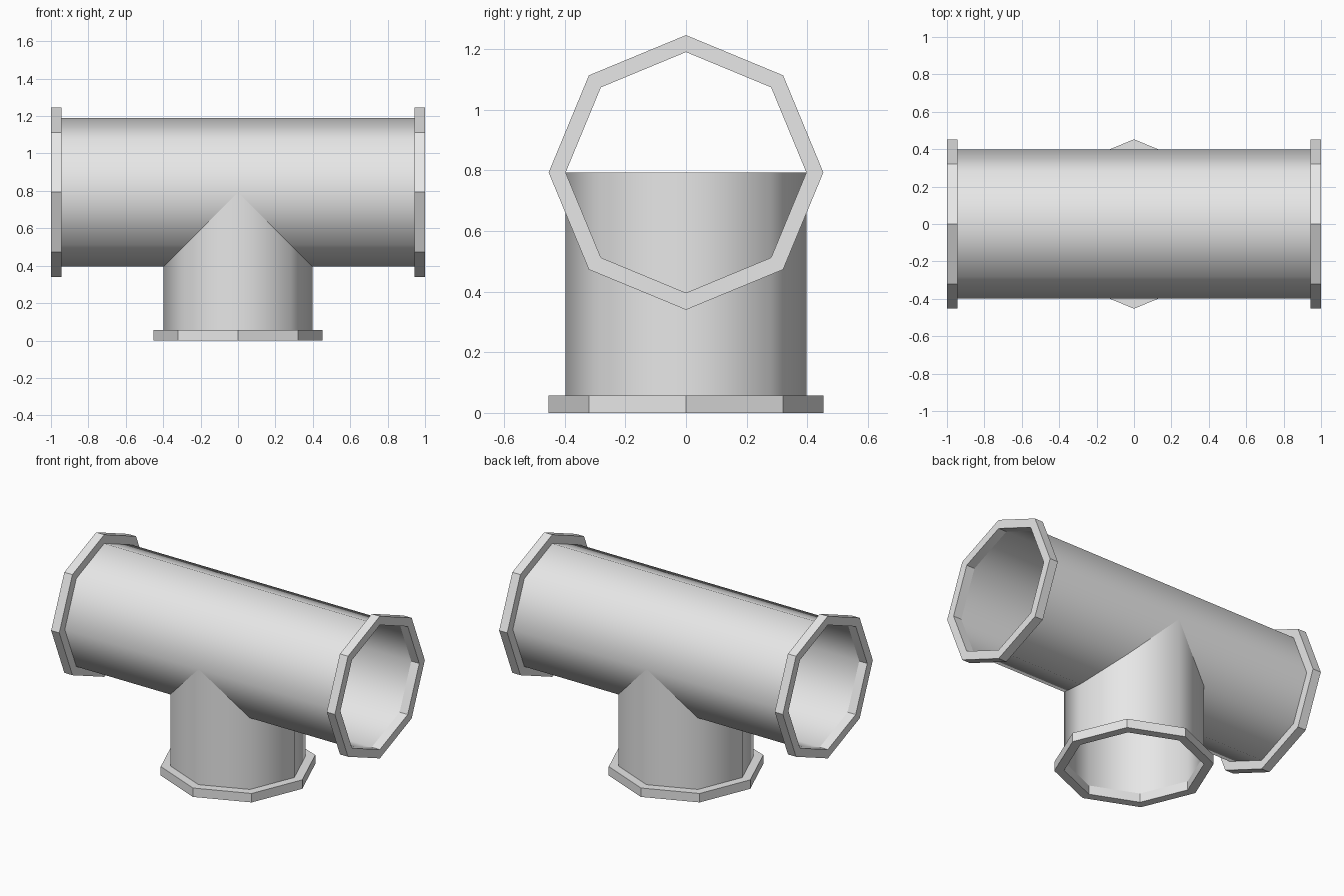
import bpy, bmesh, math
from mathutils import Matrix, Vector

cube = bpy.data.objects.get("Cube")
if cube:
    bpy.data.objects.remove(cube, do_unlink=True)

SIDES = 8
BORE = 0.397       # pipe radius
RIM = 0.453        # collar radius
THICK = 0.057      # collar thickness
AXIS_Z = 0.793     # height of the main pipe's axis

grey = bpy.data.materials.new("light grey")
grey.use_nodes = True
GREY = (0.8, 0.8, 0.8, 1)
grey.diffuse_color = GREY
grey.node_tree.nodes["Principled BSDF"].inputs["Base Color"].default_value = GREY


def lathe(name, profile, matrix, closed, smooth):
    """Sweep (radius, height) points around the local z axis."""
    bm = bmesh.new()
    rings = []
    for r, h in profile:
        angles = [math.tau * i / SIDES for i in range(SIDES)]
        rings.append([bm.verts.new((r * math.cos(a), r * math.sin(a), h)) for a in angles])
    pairs = list(zip(rings, rings[1:]))
    if closed:
        pairs.append((rings[-1], rings[0]))
    for low, high in pairs:
        for i in range(SIDES):
            j = (i + 1) % SIDES
            face = bm.faces.new((low[i], low[j], high[j], high[i]))
            face.smooth = smooth
    bm.transform(matrix)
    mesh = bpy.data.meshes.new(name)
    bm.to_mesh(mesh)
    bm.free()
    mesh.materials.append(grey)
    obj = bpy.data.objects.new(name, mesh)
    bpy.context.collection.objects.link(obj)


def pipe(name, start, end, matrix):
    lathe(name, [(BORE, start), (BORE, end)], matrix, False, True)


def collar(name, start, matrix):
    end = start + THICK
    lathe(name, [(RIM, start), (RIM, end), (BORE, end), (BORE, start)], matrix, True, False)


# Main pipe along x, with a collar at each end
along_x = Matrix.Translation((0, 0, AXIS_Z)) @ Matrix.Rotation(math.pi / 2, 4, "Y")
pipe("main_pipe", THICK - 1, 1 - THICK, along_x)
collar("left_collar", 1 - THICK, along_x)
collar("right_collar", -1, along_x)

# Branch pipe rising into the main pipe up to its axis
upright = Matrix.Identity(4)
pipe("branch_pipe", THICK, AXIS_Z, upright)
collar("branch_collar", 0, upright)
